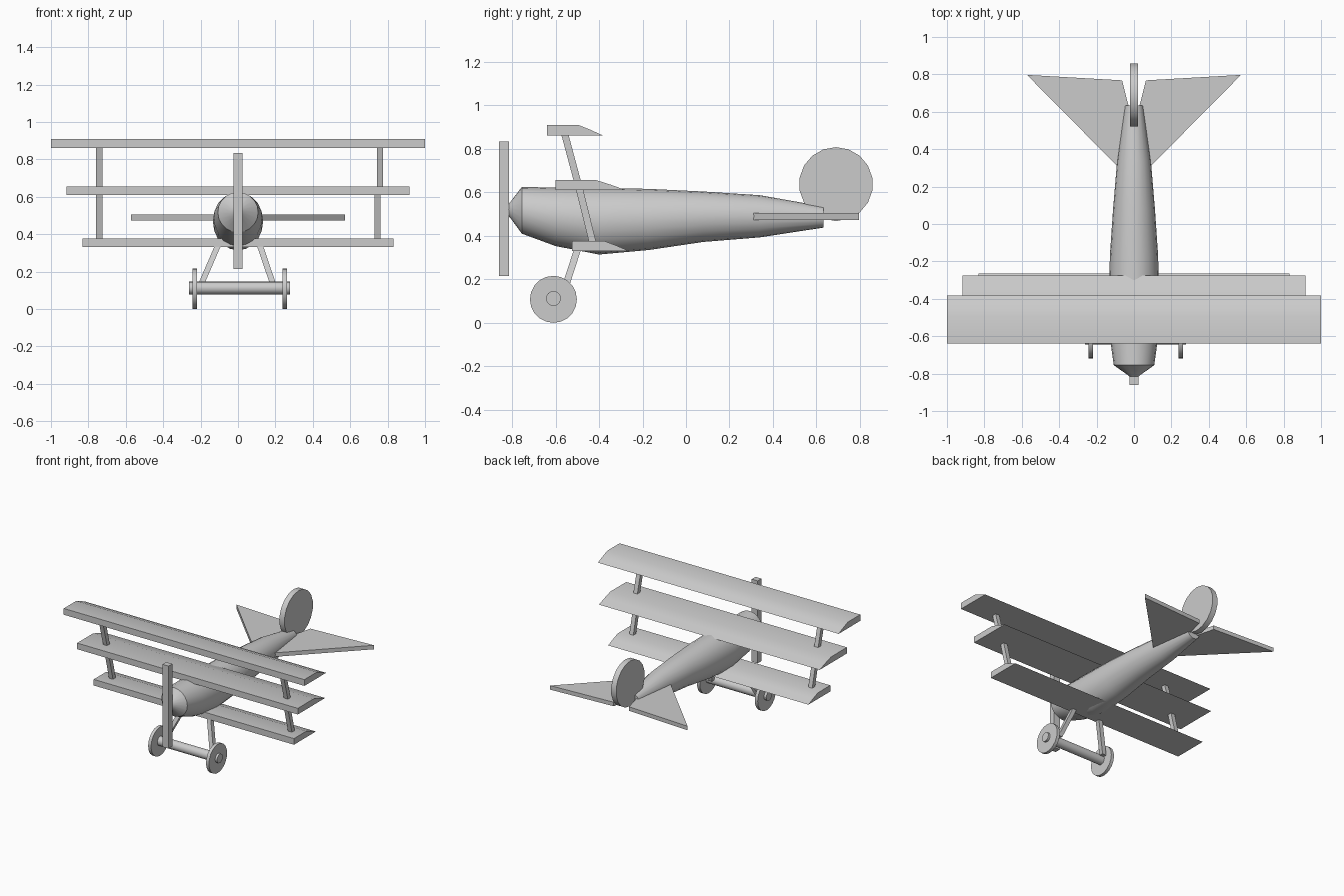
import bpy, bmesh, math
from mathutils import Vector

if "Cube" in bpy.data.objects:
    bpy.data.objects.remove(bpy.data.objects["Cube"])


def finish(name, bm):
    bmesh.ops.recalc_face_normals(bm, faces=bm.faces)
    me = bpy.data.meshes.new(name)
    bm.to_mesh(me)
    bm.free()
    for p in me.polygons:
        p.use_smooth = True
    me.set_sharp_from_angle(angle=math.radians(32))
    ob = bpy.data.objects.new(name, me)
    bpy.context.collection.objects.link(ob)
    return ob


def loft(name, rings):
    """Skin a list of equal-sized point rings and cap both ends."""
    bm = bmesh.new()
    vs = [[bm.verts.new(p) for p in r] for r in rings]
    n = len(vs[0])
    for a, b in zip(vs, vs[1:]):
        for i in range(n):
            j = (i + 1) % n
            bm.faces.new((a[i], a[j], b[j], b[i]))
    bm.faces.new(vs[0])
    bm.faces.new(vs[-1])
    return finish(name, bm)


def disc(name, x0, x1, y, z, r, n):
    """Cylinder along x."""
    def ring(x):
        return [(x, y + r * math.sin(2 * math.pi * i / n), z + r * math.cos(2 * math.pi * i / n))
                for i in range(n)]
    return loft(name, [ring(x0), ring(x1)])


def strut(name, a, b, wx, wy):
    """Slanted bar with level ends."""
    c = [(-wx, -wy), (wx, -wy), (wx, wy), (-wx, wy)]
    return loft(name, [[Vector(p) + Vector((dx, dy, 0)) for dx, dy in c] for p in (a, b)])


# Fuselage: y, half width, bottom z, top z
sections = [(-0.82, 0.02, 0.495, 0.545), (-0.805, 0.037, 0.478, 0.56),
            (-0.755, 0.108, 0.41, 0.625), (-0.60, 0.13, 0.353, 0.622),
            (-0.40, 0.134, 0.314, 0.621), (-0.17, 0.129, 0.335, 0.616),
            (0.08, 0.112, 0.372, 0.604), (0.34, 0.09, 0.393, 0.587),
            (0.633, 0.05, 0.438, 0.535)]
N = 20
loft("fuselage", [[(w * math.sin(2 * math.pi * i / N), y,
                    (lo + hi) / 2 + (hi - lo) / 2 * math.cos(2 * math.pi * i / N))
                   for i in range(N)] for y, w, lo, hi in sections])

# Wings: name, half span, front y, ridge y, rear y, bottom z, top z
for name, s, y0, y1, y2, lo, hi in [
        ("top_wing", 1.0, -0.64, -0.492, -0.383, 0.862, 0.909),
        ("middle_wing", 0.917, -0.60, -0.412, -0.276, 0.61, 0.656),
        ("lower_wing", 0.832, -0.524, -0.377, -0.264, 0.331, 0.377)]:
    ym = y1 + (y2 - y1) * 0.5
    prof = [(y0, lo), (y0, hi), (y1, hi), (ym, lo + (hi - lo) * 0.53), (y2, lo)]
    loft(name, [[(x, y, z) for y, z in prof] for x in (-s, s)])

# Struts between the wings
for side, xu, xl in (("left", -0.742, -0.742), ("right", 0.76, 0.745)):
    strut(side + "_upper_wing_strut", (xu, -0.561, 0.88), (xu, -0.494, 0.63), 0.0165, 0.0165)
    strut(side + "_lower_wing_strut", (xl, -0.494, 0.63), (xl, -0.427, 0.36), 0.0165, 0.0165)

# Propeller
strut("propeller", (0, -0.8375, 0.215), (0, -0.8375, 0.834), 0.025, 0.0225)

# Landing gear
disc("axle", -0.263, 0.277, -0.61, 0.112, 0.034, 16)
for side, x, xt, xb in (("left", -0.232, -0.092, -0.2), ("right", 0.249, 0.105, 0.19)):
    disc(side + "_wheel", x - 0.012, x + 0.012, -0.61, 0.108, 0.108, 20)
    strut(side + "_gear_strut", (xt, -0.487, 0.375), (xb, -0.568, 0.125), 0.0165, 0.0165)

# Tailplane halves
tail = [(0.0, 0.50), (0.03, 0.635), (0.064, 0.768), (0.572, 0.797), (0.083, 0.303), (0.0, 0.303)]
for side, m in (("left", -1), ("right", 1)):
    loft(side + "_tailplane", [[(m * x, y, z) for x, y in tail] for z in (0.474, 0.504)])

# Rudder
disc("rudder", -0.021, 0.021, 0.69, 0.638, 0.17, 18)
